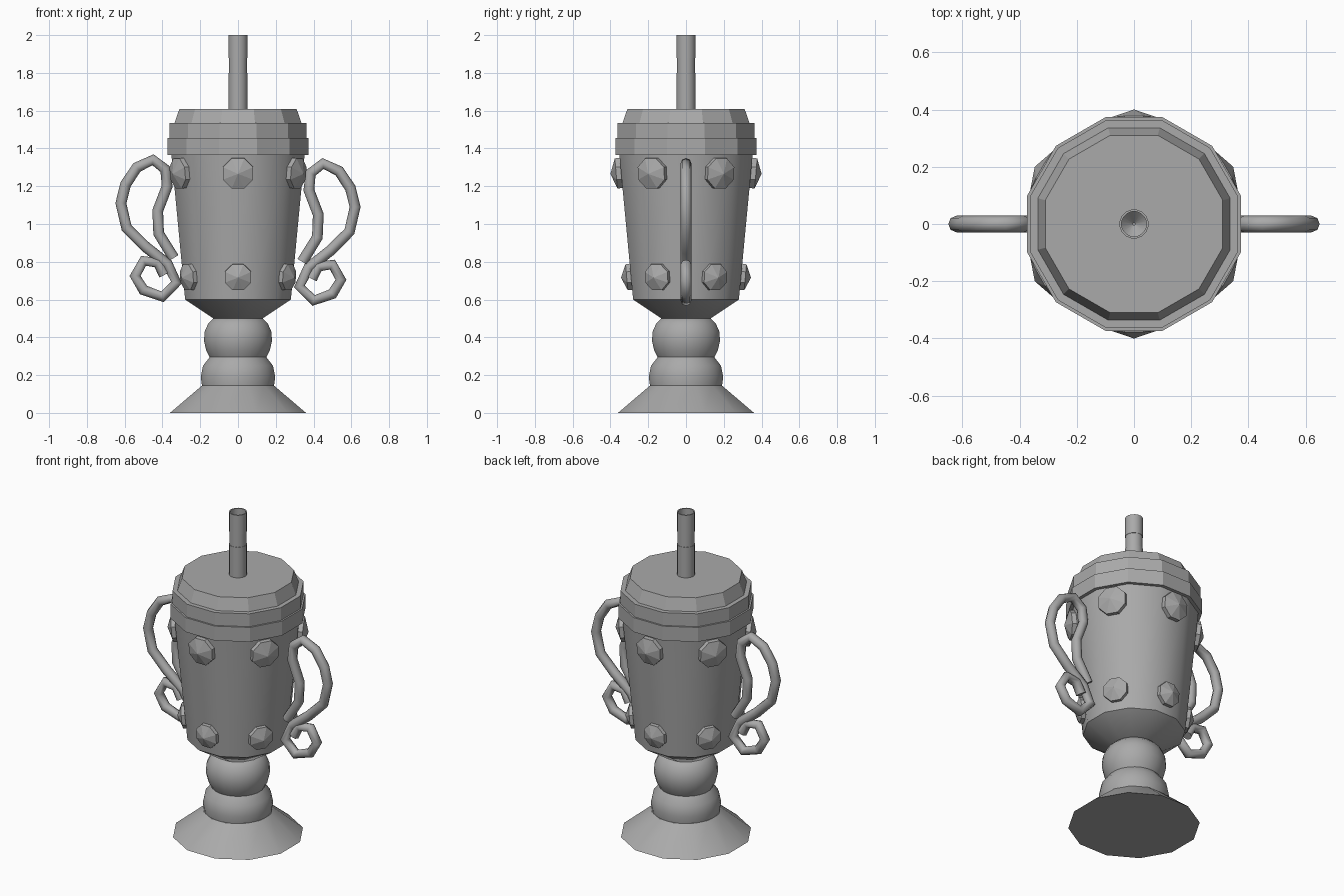
import bpy, bmesh, math
from mathutils import Matrix, Vector

cube = bpy.data.objects.get("Cube")
if cube:
    bpy.data.objects.remove(cube)

grey = bpy.data.materials.new("plain grey")
grey.use_nodes = True
COLOUR = (0.4, 0.4, 0.4, 1)
grey.diffuse_color = COLOUR
grey.node_tree.nodes["Principled BSDF"].inputs["Base Color"].default_value = COLOUR


def add_object(name, data, smooth=None):
    obj = bpy.data.objects.new(name, data)
    bpy.context.collection.objects.link(obj)
    data.materials.append(grey)
    if smooth:
        bpy.ops.object.select_all(action="DESELECT")
        obj.select_set(True)
        bpy.context.view_layer.objects.active = obj
        bpy.ops.object.shade_smooth_by_angle(angle=math.radians(smooth))
    return obj


def lathe(name, profile, sides, smooth=None):
    """Turn (radius, height) points round z; radii reach the middle of each side."""
    bm = bmesh.new()
    rings = []
    for r, z in profile:
        r /= math.cos(math.pi / sides)
        turns = [(i + 0.5) * math.tau / sides for i in range(sides)]
        rings.append([bm.verts.new((r * math.cos(a), r * math.sin(a), z)) for a in turns])
    for low, high in zip(rings, rings[1:]):
        for i in range(sides):
            j = (i + 1) % sides
            bm.faces.new((low[i], low[j], high[j], high[i]))
    bm.faces.new(rings[0][::-1])
    bm.faces.new(rings[-1])
    mesh = bpy.data.meshes.new(name)
    bm.to_mesh(mesh)
    bm.free()
    return add_object(name, mesh, smooth)


# Foot, stem and cup
lathe("foot", [(0.36, 0), (0.19, 0.145)], 12, 35)
lathe("stem", [(0.19, 0.14), (0.197, 0.19), (0.185, 0.25), (0.15, 0.295), (0.168, 0.33),
               (0.18, 0.38), (0.177, 0.43), (0.157, 0.475), (0.12, 0.51)], 24, 50)
lathe("cup", [(0.13, 0.5), (0.28, 0.6), (0.353, 1.37)], 12, 35)

# Lid: two bands and a tapered top
lathe("lid_lower_band", [(0.373, 1.365), (0.373, 1.455)], 12)
lathe("lid_upper_band", [(0.363, 1.455), (0.363, 1.535)], 12)
lathe("lid_top", [(0.336, 1.535), (0.31, 1.61)], 12)

# Hollow straw with two joints
lathe("straw", [(0.05, 1.6), (0.05, 1.8), (0.048, 1.8), (0.048, 1.88), (0.05, 1.88),
                (0.05, 2), (0.043, 2), (0.043, 1.66), (0.005, 1.62)], 16, 40)


# Studs: six faceted gems in each of two rows, tilted with the cup wall
def stud(name, angle, height, wall, radius, thickness):
    profile = [(radius, -0.03), (radius, thickness), (0.001, thickness + 0.03)]
    obj = lathe(name, profile, 8)
    tilt = Matrix.Rotation(math.radians(95), 4, "Y")
    place = Matrix.Translation(Vector((wall, 0, height)))
    obj.matrix_world = Matrix.Rotation(angle, 4, "Z") @ place @ tilt


for i in range(6):
    turn = math.radians(30 + 60 * i)
    stud(f"upper_stud_{i + 1}", turn, 1.27, 0.345, 0.08, 0.025)
    stud(f"lower_stud_{i + 1}", turn, 0.72, 0.292, 0.069, 0.022)

# Scrolled handles: an inner strand, over the top, then down into a curl
PATH = [(0.34, 0.80), (0.42, 0.93), (0.425, 1.05), (0.375, 1.18), (0.385, 1.27), (0.45, 1.32),
        (0.535, 1.28), (0.595, 1.19), (0.62, 1.09), (0.59, 0.96), (0.49, 0.86), (0.375, 0.77),
        (0.325, 0.67), (0.40, 0.595), (0.50, 0.63), (0.545, 0.705), (0.50, 0.785),
        (0.425, 0.775), (0.39, 0.71)]
for name, side, lift in (("left_handle", 1, 0), ("right_handle", -1, 0.02)):
    curve = bpy.data.curves.new(name, "CURVE")
    curve.dimensions = "3D"
    curve.bevel_depth = 0.029
    curve.bevel_resolution = 2
    curve.use_fill_caps = True
    line = curve.splines.new("POLY")
    line.points.add(len(PATH) - 1)
    for point, (x, z) in zip(line.points, PATH):
        point.co = (side * x, 0, z + lift, 1)
    line.use_smooth = True
    add_object(name, curve)
